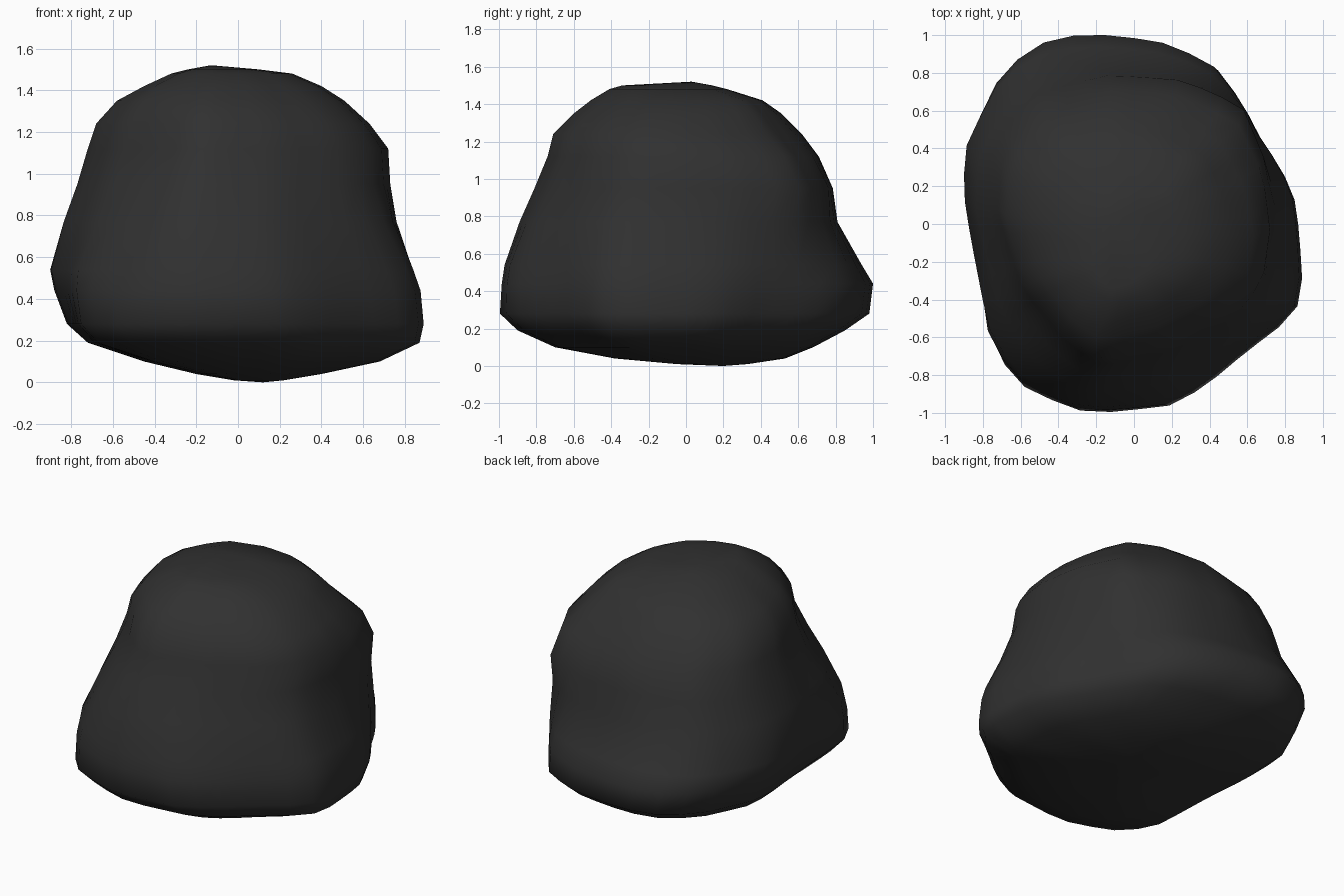
import bpy, bmesh, math
from mathutils import Vector

if "Cube" in bpy.data.objects:
    bpy.data.objects.remove(bpy.data.objects["Cube"])

SEGMENTS = 40

# Plan outlines: wide foot, and squarer shoulder
foot = [(0.87, -0.04), (0.84, 0.16), (0.76, 0.32), (0.67, 0.44), (0.57, 0.63), (0.44, 0.82),
        (0.2, 0.95), (-0.1, 1.0), (-0.34, 1.0), (-0.5, 0.96), (-0.63, 0.87), (-0.74, 0.75),
        (-0.88, 0.46), (-0.9, 0.24), (-0.83, -0.28), (-0.79, -0.58), (-0.7, -0.75),
        (-0.6, -0.85), (-0.34, -0.98), (-0.13, -1.0), (0.17, -0.97), (0.35, -0.87),
        (0.57, -0.69), (0.84, -0.49), (0.89, -0.36)]
shoulder = [(0.72, 0.0), (0.69, 0.3), (0.56, 0.58), (0.25, 0.71), (-0.1, 0.74), (-0.5, 0.64),
            (-0.69, 0.4), (-0.72, 0.1), (-0.62, -0.36), (-0.42, -0.61), (-0.2, -0.74),
            (0.2, -0.64), (0.53, -0.46), (0.68, -0.27)]

# Slices: z, left, right, front, back, blend from foot to shoulder,
# then extra bulge at the front-left and back-right corners
slices = [(0.01, -0.02, 0.22, -0.05, 0.33, 0.0, 0, 0), (0.04, -0.2, 0.4, -0.38, 0.53, 0.0, 0, 0),
          (0.1, -0.45, 0.68, -0.7, 0.68, 0.0, 0.03, 0), (0.19, -0.72, 0.87, -0.9, 0.85, 0.0, 0.07, 0),
          (0.28, -0.82, 0.89, -0.995, 0.98, 0.0, 0.05, 0), (0.44, -0.88, 0.875, -0.985, 1.0, 0.05, 0, 0),
          (0.54, -0.9, 0.84, -0.97, 0.94, 0.2, -0.03, 0.02),
          (0.77, -0.835, 0.76, -0.89, 0.81, 0.6, -0.05, 0.04),
          (0.95, -0.77, 0.73, -0.81, 0.785, 0.9, -0.05, 0.03),
          (1.12, -0.72, 0.72, -0.74, 0.71, 1.0, -0.06, -0.02),
          (1.24, -0.68, 0.63, -0.71, 0.62, 1.0, -0.06, -0.05),
          (1.35, -0.58, 0.51, -0.6, 0.51, 1.0, -0.03, -0.03),
          (1.42, -0.45, 0.4, -0.51, 0.41, 1.0, 0, 0), (1.48, -0.32, 0.26, -0.41, 0.22, 1.0, 0, 0),
          (1.5, -0.24, 0.1, -0.34, 0.14, 1.0, 0, 0)]


def resample(outline):
    """Ray-cast the outline at even angles, scaled to a 0..1 box."""
    pts = []
    for i in range(SEGMENTS):
        a = 2 * math.pi * i / SEGMENTS
        d = Vector((math.cos(a), math.sin(a)))
        best = 0
        for p, q in zip(outline, outline[1:] + outline[:1]):
            p, e = Vector(p), Vector(q) - Vector(p)
            den = d.cross(e)
            if abs(den) > 1e-9:
                t, s = p.cross(e) / den, p.cross(d) / den
                if t > 0 and -1e-6 <= s <= 1 + 1e-6:
                    best = max(best, t)
        pts.append(d * best)
    return fit(pts, 0, 1, 0, 1)


def fit(pts, x0, x1, y0, y1):
    """Stretch points to an exact bounding box."""
    xs, ys = [p.x for p in pts], [p.y for p in pts]
    lx, ly, wx, wy = min(xs), min(ys), max(xs) - min(xs), max(ys) - min(ys)
    return [Vector((x0 + (p.x - lx) / wx * (x1 - x0), y0 + (p.y - ly) / wy * (y1 - y0))) for p in pts]


def bulge(pts, front_left, back_right):
    """Push the two diagonal corners out or in."""
    diagonal = Vector((1, 1)).normalized()
    for i, p in enumerate(pts):
        w = math.cos(2 * math.pi * i / SEGMENTS - math.pi / 4)
        p += diagonal * (w ** 6) * (back_right if w > 0 else -front_left)
    return pts


# Boulder: loft through the slices, closed by a low tip and a peak
low, high = resample(foot), resample(shoulder)
bm = bmesh.new()
rings = []
for z, x0, x1, y0, y1, t, fl, br in slices:
    ring = [a.lerp(b, t) for a, b in zip(low, high)]
    ring = fit(bulge(fit(ring, x0, x1, y0, y1), fl, br), x0, x1, y0, y1)
    rings.append([bm.verts.new((p.x, p.y, z)) for p in ring])
bottom = bm.verts.new((0.12, 0.2, 0))
peak = bm.verts.new((-0.13, 0.03, 1.52))
for i in range(SEGMENTS):
    j = (i + 1) % SEGMENTS
    for r, s in zip(rings, rings[1:]):
        bm.faces.new((r[i], r[j], s[j], s[i]))
    bm.faces.new((bottom, rings[0][j], rings[0][i]))
    bm.faces.new((peak, rings[-1][i], rings[-1][j]))
bmesh.ops.recalc_face_normals(bm, faces=bm.faces)
for f in bm.faces:
    f.smooth = True

mesh = bpy.data.meshes.new("boulder")
bm.to_mesh(mesh)
bm.free()
rock = bpy.data.objects.new("boulder", mesh)
bpy.context.collection.objects.link(rock)

# Dark stone colour
stone = bpy.data.materials.new("dark_stone")
stone.diffuse_color = (0.03, 0.03, 0.03, 1)
stone.use_nodes = True
stone.node_tree.nodes["Principled BSDF"].inputs["Base Color"].default_value = stone.diffuse_color
mesh.materials.append(stone)
